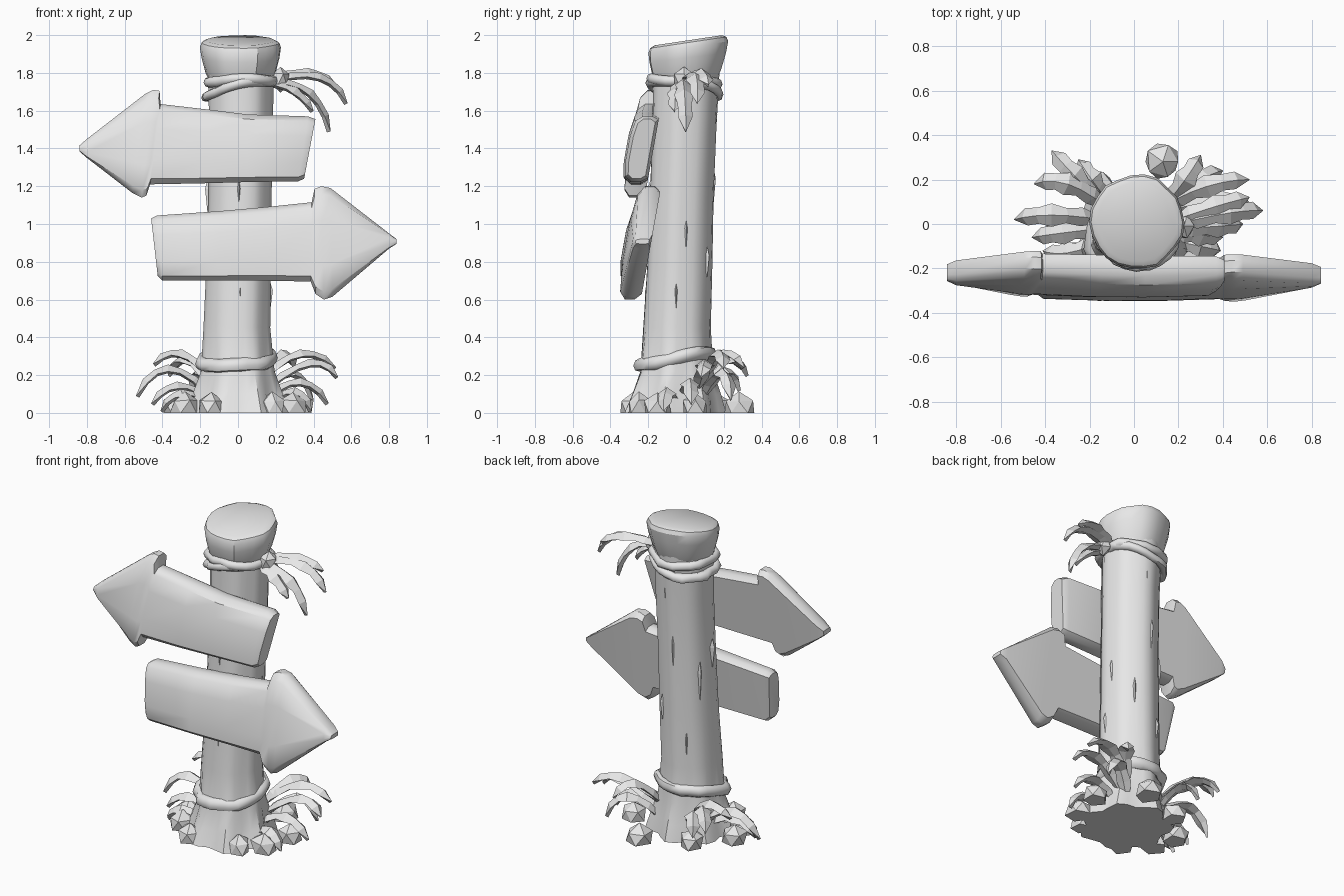
import bpy, bmesh, math, random
from mathutils import Vector

random.seed(4)
grey = bpy.data.materials.new("plain_grey")
grey.diffuse_color = (0.8, 0.8, 0.8, 1)


def finish(name, bm, angle):
    """Turn a bmesh into an object; angle 0 keeps it flat shaded."""
    bmesh.ops.recalc_face_normals(bm, faces=bm.faces)
    me = bpy.data.meshes.new(name)
    bm.to_mesh(me)
    bm.free()
    me.materials.append(grey)
    if angle:
        me.shade_smooth()
        me.set_sharp_from_angle(angle=math.radians(angle))
    ob = bpy.data.objects.new(name, me)
    bpy.context.collection.objects.link(ob)
    return ob


def loft(name, rings, angle=40, closed=False):
    """Skin a list of equal-length point rings, capped unless closed."""
    bm = bmesh.new()
    vs = [[bm.verts.new(p) for p in r] for r in rings]
    n = len(rings[0])
    pairs = list(zip(vs, vs[1:])) + ([(vs[-1], vs[0])] if closed else [])
    for a, b in pairs:
        for i in range(n):
            j = (i + 1) % n
            bm.faces.new((a[i], a[j], b[j], b[i]))
    if not closed:
        bm.faces.new(vs[0])
        bm.faces.new(vs[-1])
    return finish(name, bm, angle)


def trunk(name, sections, sides, rough, angle):
    """Sections are (z, centre x, centre y, radius, lobe depth, tilt along y)."""
    noise = [random.uniform(-rough, rough) for _ in range(sides)]
    rings = []
    for z, cx, cy, r, lobe, tilt in sections:
        ring = []
        for i in range(sides):
            a = math.tau * i / sides
            k = r * (1 + noise[i] + lobe * math.cos(a * 7 + 1.2))
            x, y = k * math.cos(a), k * math.sin(a)
            ring.append((cx + x, cy + y, z + tilt * y))
        rings.append(ring)
    return loft(name, rings, angle)


# Post with flared roots, and the thick cut-off head
trunk("post", [
    (0.0, 0, -0.07, 0.255, 0.10, 0), (0.10, 0, -0.06, 0.225, 0.08, 0),
    (0.22, 0, -0.055, 0.19, 0.04, 0), (0.45, -0.005, -0.05, 0.177, 0.01, 0),
    (0.8, 0.005, -0.035, 0.17, 0.015, 0), (1.15, 0.012, -0.025, 0.167, 0.01, 0),
    (1.5, 0.018, -0.012, 0.167, 0.02, 0), (1.84, 0.015, 0, 0.175, 0.01, 0)],
    28, 0.025, 35)
trunk("post_head", [
    (1.76, 0.015, 0, 0.165, 0, 0.1), (1.80, 0.015, 0, 0.183, 0.01, 0.1),
    (1.88, 0.015, 0.004, 0.204, 0.01, 0.12), (1.935, 0.015, 0.008, 0.212, 0, 0.15),
    (1.96, 0.015, 0.008, 0.203, 0, 0.15), (1.972, 0.015, 0.008, 0.18, 0, 0.15)],
    22, 0.035, 30)


def rope(name, c, r, tx, ty, thick, tall):
    """Wobbly tilted band around the post."""
    rings = []
    for i in range(24):
        a = math.tau * i / 24
        k = r + random.uniform(-0.008, 0.008)
        t = thick * random.uniform(0.85, 1.2)
        ring = []
        for j in range(8):
            b = math.tau * j / 8
            d = k + t * math.cos(b)
            x, y = d * math.cos(a), d * math.sin(a)
            z = c[2] + tx * x + ty * y + tall * math.sin(b) + 0.006 * math.sin(3 * a)
            ring.append((c[0] + x, c[1] + y, z))
        rings.append(ring)
    loft(name, rings, 50, True)


rope("lower_rope", (-0.005, -0.055, 0.283), 0.188, 0.04, 0.18, 0.03, 0.036)
rope("upper_rope", (0.015, -0.005, 1.755), 0.178, 0.02, -0.05, 0.026, 0.028)
rope("crossing_rope", (0.01, -0.005, 1.715), 0.176, 0.22, -0.12, 0.026, 0.026)

# Arrow boards: each station is (top x, top z, bottom x, bottom z)
SECTION = [(0.05, 0), (0, 0.25), (0, 0.65), (0.07, 0.9), (0.3, 1), (0.7, 1),
           (0.93, 0.9), (1, 0.65), (1, 0.25), (0.95, 0)]


def board(name, stations, mid_z, back):
    rings = []
    last = len(stations) - 1
    for s, (xt, zt, xb, zb) in enumerate(stations):
        ring = []
        for t, d in SECTION:
            x, z = xb + (xt - xb) * t, zb + (zt - zb) * t
            thick = 0.145 - 0.05 * abs(x / 0.84) ** 2
            if s in (0, last):
                d = 0.12 + 0.76 * d
            ring.append((x, back + 0.18 * (z - mid_z) - thick * d, z))
        rings.append(ring)
    loft(name, rings, 38)


board("upper_arrow_board", [
    (-0.84, 1.415, -0.84, 1.385), (-0.80, 1.45, -0.80, 1.35),
    (-0.49, 1.69, -0.56, 1.165), (-0.45, 1.71, -0.51, 1.14),
    (-0.415, 1.705, -0.485, 1.15), (-0.41, 1.635, -0.465, 1.21),
    (-0.15, 1.605, -0.2, 1.215), (0.05, 1.58, 0.05, 1.222), (0.37, 1.57, 0.32, 1.226),
    (0.41, 1.555, 0.35, 1.24)], 1.4, -0.172)
board("lower_arrow_board", [
    (-0.46, 1.03, -0.425, 0.725), (-0.43, 1.045, -0.40, 0.70),
    (-0.1, 1.068, -0.1, 0.70), (0.15, 1.09, 0.15, 0.70), (0.39, 1.115, 0.385, 0.695),
    (0.405, 1.185, 0.41, 0.63), (0.44, 1.20, 0.455, 0.60), (0.49, 1.19, 0.50, 0.615),
    (0.80, 0.95, 0.80, 0.87), (0.84, 0.92, 0.84, 0.895)], 0.9, -0.185)


def leaf(name, a, p, b, width):
    """Ridged jagged blade arching from a over p to the tip b."""
    a, p, b = Vector(a), Vector(p), Vector(b)
    c = 2 * p - (a + b) / 2
    widths = [0.3, 0.8, 0.65, 1, 0.7, 0.75, 0.03]
    rings = []
    for i, w in enumerate(widths):
        t = i / 6
        pos = a * (1 - t) ** 2 + c * 2 * t * (1 - t) + b * t * t
        tan = ((c - a) * (1 - t) + (b - c) * t).normalized()
        side = tan.cross(Vector((0, 0, 1))).normalized()
        up = side.cross(tan)
        h = side * w * width / 2
        rings.append([pos + up * 0.25 * w * width, pos + h - up * 0.1 * width * w,
                      pos - up * 0.02, pos - h - up * 0.1 * width * w])
    ob = loft(name, rings, 0)
    for v in ob.data.vertices:
        v.co.z = max(v.co.z, 0)


# Leaf tufts at the foot and beside the upper rope
TUFTS = {
    "right_foot_leaf": [
        ((0.15, 0.06, 0.13), (0.38, 0.10, 0.26), (0.53, 0.08, 0.19)),
        ((0.13, 0.08, 0.18), (0.33, 0.17, 0.31), (0.52, 0.20, 0.24)),
        ((0.15, 0.0, 0.08), (0.33, 0.02, 0.16), (0.48, 0.03, 0.05)),
        ((0.12, 0.08, 0.08), (0.28, 0.19, 0.21), (0.40, 0.24, 0.07)),
        ((0.12, 0.06, 0.16), (0.23, 0.20, 0.31), (0.30, 0.31, 0.24)),
        ((0.15, -0.07, 0.04), (0.30, -0.10, 0.11), (0.39, -0.12, 0.01))],
    "left_foot_leaf": [
        ((-0.15, 0.02, 0.10), (-0.37, 0.04, 0.23), (-0.54, 0.02, 0.09)),
        ((-0.13, 0.08, 0.18), (-0.30, 0.18, 0.31), (-0.45, 0.18, 0.26)),
        ((-0.13, 0.08, 0.14), (-0.27, 0.22, 0.28), (-0.37, 0.33, 0.20)),
        ((-0.10, 0.08, 0.08), (-0.19, 0.20, 0.22), (-0.25, 0.29, 0.12)),
        ((-0.15, -0.02, 0.07), (-0.32, -0.04, 0.14), (-0.46, -0.06, 0.05)),
        ((-0.15, -0.08, 0.05), (-0.30, -0.13, 0.10), (-0.41, -0.12, 0.01))],
    "upper_leaf": [
        ((0.19, 0.0, 1.76), (0.43, 0.05, 1.775), (0.58, 0.06, 1.64)),
        ((0.19, -0.02, 1.75), (0.38, -0.01, 1.69), (0.49, 0.0, 1.49)),
        ((0.19, 0.02, 1.77), (0.37, 0.08, 1.80), (0.52, 0.12, 1.74)),
        ((0.19, -0.04, 1.74), (0.30, -0.05, 1.70), (0.40, -0.06, 1.60))],
}
for label, blades in TUFTS.items():
    for i, (a, p, b) in enumerate(blades):
        leaf(f"{label}_{i + 1}", a, p, b, 0.105)


def lump(name, loc, size):
    """Faceted irregular stone, clipped at the ground."""
    bm = bmesh.new()
    bmesh.ops.create_icosphere(bm, subdivisions=1, radius=1)
    for v in bm.verts:
        k = random.uniform(0.85, 1.1)
        v.co = Vector(loc) + Vector([c * s * k for c, s in zip(v.co, size)])
        v.co.z = max(v.co.z, 0)
    finish(name, bm, 0)


# Stones around the foot and the knot that holds the upper leaves
for i, (x, y, w) in enumerate([
        (0.13, 0.28, 0.09), (-0.14, -0.28, 0.08), (-0.28, -0.16, 0.085), (0.29, -0.15, 0.085),
        (-0.33, -0.02, 0.08), (0.33, 0.05, 0.075), (-0.16, 0.17, 0.08), (0.18, -0.25, 0.07)]):
    lump(f"stone_{i + 1}", (x, y, 0.03), (w, w, 0.08))
lump("leaf_knot", (0.225, -0.01, 1.765), (0.05, 0.06, 0.065))

# Slim bark splinters on the post: (angle in degrees, z, half height)
for i, (deg, z, h) in enumerate([
        (-5, 0.62, 0.07), (10, 0.95, 0.07), (-10, 1.32, 0.08), (60, 0.8, 0.08), (95, 1.2, 0.1),
        (120, 0.6, 0.08), (150, 1.0, 0.12), (80, 1.55, 0.07), (185, 1.15, 0.09), (-88, 0.6, 0.1),
        (-90, 1.16, 0.07)]):
    a = math.radians(deg)
    cx, cy = 0.005, -0.055 + 0.028 * z
    out, side = Vector((math.cos(a), math.sin(a), 0)), Vector((-math.sin(a), math.cos(a), 0))
    base = Vector((cx, cy, z)) + out * 0.166
    rings = [[base + out * o * k + side * s * k + Vector((0, 0, dz))
              for o, s in ((0.014, 0), (-0.01, 0.014), (-0.01, -0.014))]
             for dz, k in ((-h, 0.1), (h * 0.4, 1), (h, 0.1))]
    loft(f"bark_splinter_{i + 1}", rings, 0)
